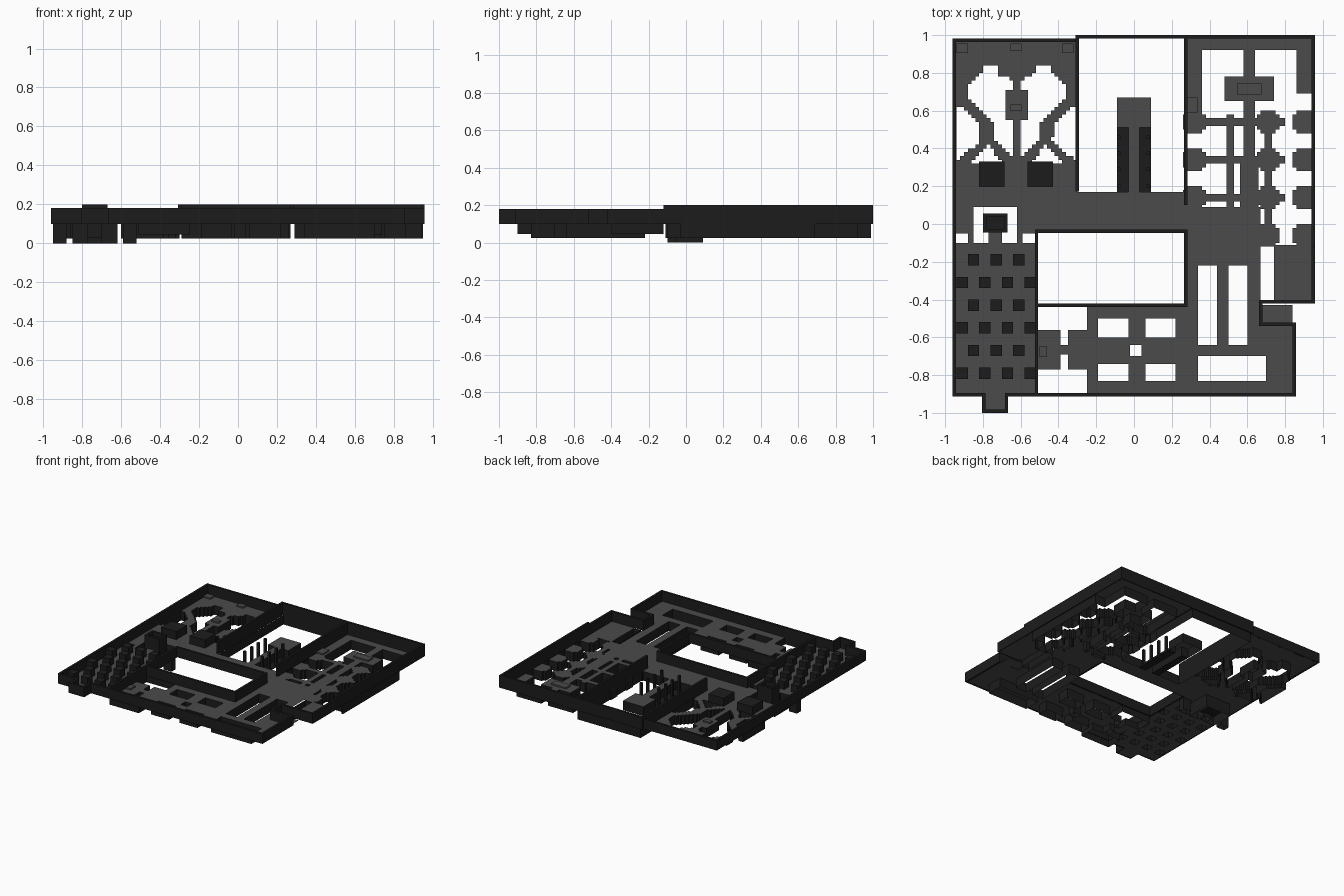
import bpy, bmesh

if "Cube" in bpy.data.objects:
    bpy.data.objects.remove(bpy.data.objects["Cube"])

FLOOR_Z, C = 0.10, 0.01
NX, NY = 192, 200


def material(name, v):
    m = bpy.data.materials.new(name)
    m.diffuse_color = (v, v, v, 1)
    m.use_nodes = True
    m.node_tree.nodes["Principled BSDF"].inputs["Base Color"].default_value = m.diffuse_color
    return m


GREY, DARK = material("stone_grey", 0.07), material("wall_dark", 0.012)


def finish(name, bm, mat):
    me = bpy.data.meshes.new(name)
    bm.to_mesh(me)
    bm.free()
    me.materials.append(mat)
    bpy.context.collection.objects.link(bpy.data.objects.new(name, me))


def add_box(bm, x0, x1, y0, y1, z0, z1, bottom=True):
    v = [bm.verts.new((x, y, z)) for z in (z0, z1) for x, y in ((x0, y0), (x1, y0), (x1, y1), (x0, y1))]
    bm.faces.new(v[4:])
    if bottom:
        bm.faces.new(v[3::-1])
    for i in range(4):
        j = (i + 1) % 4
        bm.faces.new((v[i], v[j], v[4 + j], v[4 + i]))


def boxes(name, rows, mat, bottom=True):
    bm = bmesh.new()
    for r in rows:
        add_box(bm, *r, bottom=bottom)
    finish(name, bm, mat)


# Plan grid: 0 outside, 1 floor, 2/3/4 pits of different depth
VOID, FLOOR, PIT, SHALLOW, DEEP = range(5)
DEPTH = {PIT: 0.025, SHALLOW: 0.045, DEEP: 0.0}
grid = [[VOID] * NY for _ in range(NX)]


def paint(kind, *rects):
    for x0, x1, y0, y1 in rects:
        for i in range(max(0, round((x0 + 0.96) / C)), min(NX, round((x1 + 0.96) / C))):
            for j in range(max(0, round((y0 + 1) / C)), min(NY, round((y1 + 1) / C))):
                grid[i][j] = kind


def paint_where(kind, test, x0, x1, y0, y1, s=0.02):
    # stepped outline: whole s-sized tiles whose centre passes the test
    for a in range(round((x1 - x0) / s)):
        for b in range(round((y1 - y0) / s)):
            x, y = x0 + a * s, y0 + b * s
            if test(x + s / 2, y + s / 2):
                paint(kind, (x, x + s, y, y + s))


def inside(poly, x, y):
    hit = False
    for (ax, ay), (bx, by) in zip(poly, poly[1:] + poly[:1]):
        if (ay > y) != (by > y) and x < ax + (y - ay) * (bx - ax) / (by - ay):
            hit = not hit
    return hit


# Main rooms and corridors
paint(FLOOR, (-.95, -.3, .17, .98), (-.95, .28, -.04, .17), (-.95, -.52, -.9, -.04),
      (-.8, -.67, -.99, -.9), (-.25, .84, -.9, -.43), (.28, .67, -.53, .11))

# Grotto room: mirrored stepped pits
cx = -.62
lobe = [(.02, .76), (.09, .79), (.10, .85), (.17, .85), (.18, .8), (.26, .74), (.26, .68), (.2, .6),
        (.13, .54), (.12, .46), (.06, .38), (.02, .36)]
outer = [(.33, .64), (.27, .6), (.2, .54), (.19, .45), (.27, .37), (.33, .32)]
lower = [(.07, .32), (.24, .32), (.15, .42)]
paint_where(PIT, lambda x, y: any(inside(p, abs(x - cx), y) for p in (lobe, outer, lower)),
            cx - .32, cx + .32, .32, .88)
paint(FLOOR, (-.68, -.56, .55, .71), (-.64, -.6, .32, .8))

# Great pit with its bridge
paint(PIT, (-.29, .27, .17, .99))
paint(FLOOR, (-.09, .09, .51, .67), (-.03, .03, .17, .51))

# Checker room moat and booth neck
paint(DEEP, (-.95, -.88, -.1, -.05), (-.85, -.62, -.1, .09), (-.59, -.52, -.1, -.05))
paint(FLOOR, (-.77, -.7, -.1, -.03))

# Ante room
paint(SHALLOW, (-.51, -.25, -.9, -.43))
paint(FLOOR, (-.52, -.39, -.77, -.56), (-.39, -.35, -.69, -.64), (-.35, -.25, -.77, -.56))

# South hall openings
paint(PIT, *[(x, x + .16, y, y + .1) for x in (-.19, .065) for y in (-.6, -.835)],
      (-.015, .045, -.7, -.64), (.34, .445, -.64, -.22), (.505, .6, -.64, -.22), (.34, .7, -.835, -.7))
paint(SHALLOW, (.675, .74, -.4, -.1))
paint(FLOOR, (.74, .95, -.41, -.11))

# Maze room: walkways over a pit
paint(PIT, (.29, .95, .09, .99), (.67, .95, -.11, .11))
paint(FLOOR, (.28, .36, .56, .99), (.28, .95, .925, .99), (.86, .95, .69, .99), (.58, .635, .36, .93),
      (.48, .74, .65, .785), (.56, .66, -.1, .36), (.49, .53, -.02, .54), (.69, .73, -.06, .54),
      (.89, .95, -.2, -.03))
for row, y in enumerate((.54, .34, .14, -.06)):
    if row < 3:
        paint(FLOOR, (.29, .8, y - .02, y + .02))
    for x, r in ((.32, .06), (.51, .035), (.71, .06), (.9, .06)):
        if row < 3 or x > .6:
            paint_where(FLOOR, lambda a, b: (a - x) ** 2 + (b - y) ** 2 < r * r,
                        x - .06, min(x + .06, .94), y - .06, y + .06)

# Checker block positions (floor is open beneath them)
checker = []
for r in range(6):
    for k in range(3 + r % 2):
        x, y = (-.85 if r % 2 == 0 else -.91) + .12 * k, -.19 - .12 * r
        checker.append((x - .03, min(x + .03, -.52), y - .03, y + .03, FLOOR_Z, .16))
paint(VOID, *[c[:4] for c in checker])

# Floor: merge equal cells into big rectangles
bm = bmesh.new()
used = set()
for j in range(NY):
    for i in range(NX):
        if grid[i][j] != FLOOR or (i, j) in used:
            continue
        w = i
        while w < NX and grid[w][j] == FLOOR and (w, j) not in used:
            w += 1
        h = j
        while h < NY and all(grid[a][h] == FLOOR and (a, h) not in used for a in range(i, w)):
            h += 1
        used |= {(a, b) for a in range(i, w) for b in range(j, h)}
        bm.faces.new([bm.verts.new((a * C - .96, b * C - 1, FLOOR_Z))
                      for a, b in ((i, j), (w, j), (w, h), (i, h))])
finish("floor", bm, GREY)

# Pit linings: vertical faces at each pit edge
bm = bmesh.new()
for i in range(NX):
    for j in range(NY):
        if grid[i][j] < PIT:
            continue
        ring = ((i, j), (i + 1, j), (i + 1, j + 1), (i, j + 1))
        for k, (di, dj) in enumerate(((0, -1), (1, 0), (0, 1), (-1, 0))):
            a, b = i + di, j + dj
            if 0 <= a < NX and 0 <= b < NY and grid[a][b] >= PIT:
                continue
            p, q = ring[k], ring[(k + 1) % 4]
            z = DEPTH[grid[i][j]]
            bm.faces.new([bm.verts.new((u * C - .96, v * C - 1, h))
                          for (u, v), h in ((q, z), (p, z), (p, FLOOR_Z), (q, FLOOR_Z))])
bmesh.ops.remove_doubles(bm, verts=bm.verts, dist=1e-4)
bmesh.ops.dissolve_limit(bm, angle_limit=0.02, verts=bm.verts, edges=bm.edges)
finish("pit_linings", bm, DARK)


# Walls along centre lines
def walls(name, lines, top, t=.009):
    boxes(name, [(min(a, c) - t, max(a, c) + t, min(b, d) - t, max(b, d) + t, FLOOR_Z, top)
                 for path in lines for (a, b), (c, d) in zip(path, path[1:])], DARK)


walls("low_walls", [
    [(-.3, .972), (-.951, .972), (-.951, -.905), (-.795, -.905), (-.795, -.991), (-.675, -.991),
     (-.675, -.905), (.848, -.905), (.848, -.53), (.67, -.53), (.67, -.412), (.949, -.412), (.949, -.11)],
    [(-.516, -.905), (-.516, -.038), (.275, -.038), (.275, -.43), (-.516, -.43)]], .18)
walls("high_walls", [[(-.3, .18), (-.3, .991), (.949, .991), (.949, -.11)], [(.275, .991), (.275, .11)]], .2)

# Solid blocks
boxes("checker_blocks", checker, DARK, bottom=False)
boxes("grotto_blocks", [(x, x + .135, .195, .33, FLOOR_Z, .165) for x in (-.82, -.565)], DARK)

# Booth with raised rim
boxes("booth", [(-.8, -.67, -.045, .055, .03, .17)], DARK)
boxes("booth_rim", [(-.8, -.67, -.045, -.027, .17, .2), (-.8, -.67, .037, .055, .17, .2),
                    (-.8, -.782, -.027, .037, .17, .2), (-.688, -.67, -.027, .037, .17, .2)], DARK)

# Bridge side ledges and pillars
boxes("bridge_ledges", [(x, x + .06, .17, .51, .025, .032) for x in (-.09, .03)], DARK)
boxes("bridge_pillars", [(x - .009, x + .009, y - .009, y + .009, .03, .17)
                         for x in (-.081, .076) for y in (.2, .29, .375, .46)], DARK)

# Low plinths on the floors
boxes("plinths", [(x - w, x + w, y - h, y + h, FLOOR_Z, .112) for x, y, w, h in (
    (-.625, .935, .03, .02), (-.625, .615, .03, .017), (-.91, .93, .03, .025), (-.35, .93, .03, .025),
    (.31, .63, .03, .04), (.61, .715, .065, .03), (-.48, -.675, .02, .03))], GREY)
